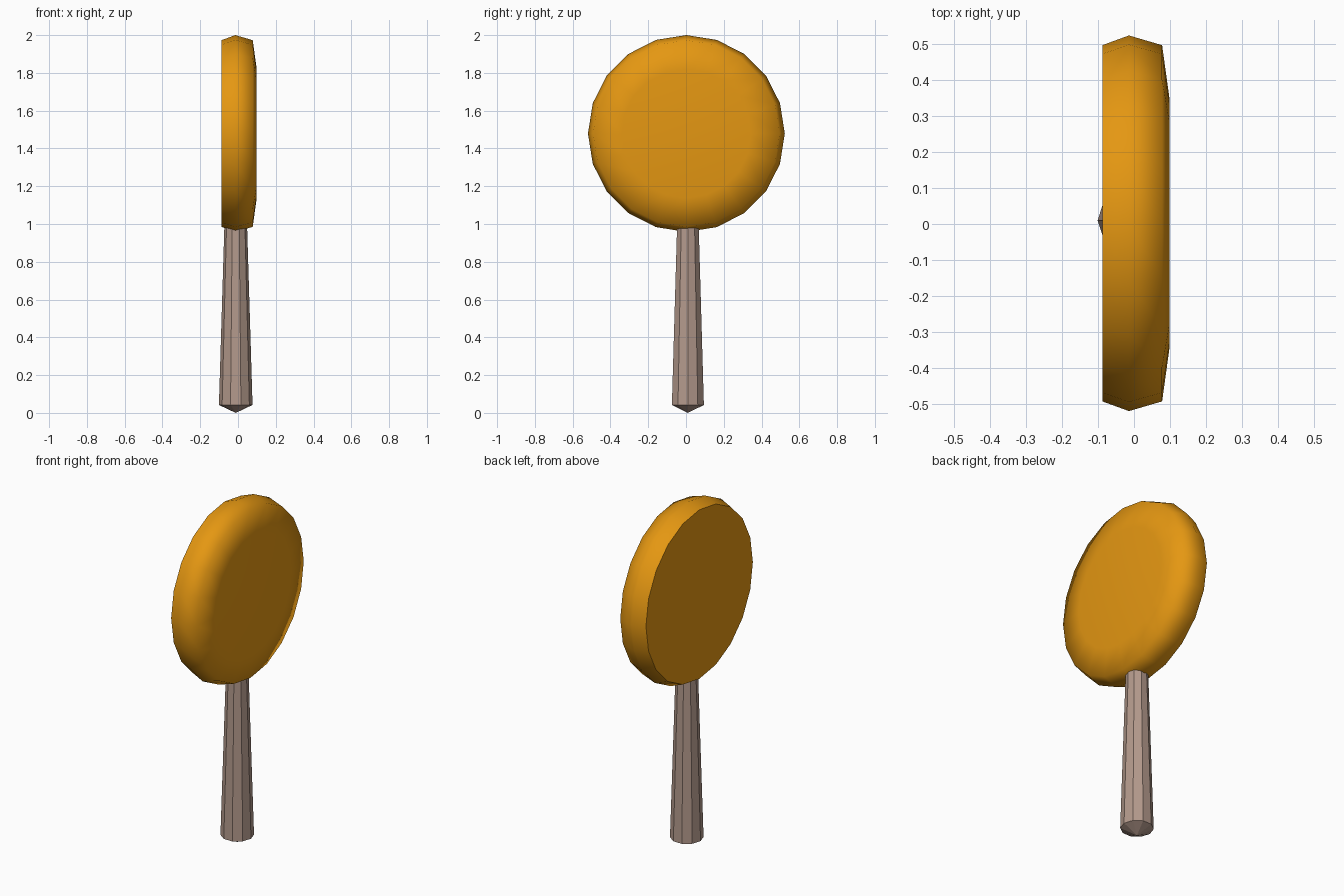
import bpy, bmesh
from math import cos, sin, pi

if "Cube" in bpy.data.objects:
    bpy.data.objects.remove(bpy.data.objects["Cube"])


def lathe(name, sides, profile, place, color, smooth, sharp_rings=()):
    """Join rings of (position along axis, radius); radius 0 is a tip."""
    bm = bmesh.new()
    rings = []
    for pos, r in profile:
        n = sides if r else 1
        rings.append([bm.verts.new(place(pos, r * cos(2 * pi * i / sides),
                                         r * sin(2 * pi * i / sides)))
                      for i in range(n)])
    for a, b in zip(rings, rings[1:]):
        for i in range(sides):
            j = (i + 1) % sides
            if len(a) == 1:
                bm.faces.new((a[0], b[j], b[i]))
            else:
                bm.faces.new((a[i], a[j], b[j], b[i]))
    for ring in (rings[0], rings[-1]):
        if len(ring) > 1:
            bm.faces.new(ring)
    bmesh.ops.recalc_face_normals(bm, faces=bm.faces[:])
    for f in bm.faces:
        f.smooth = smooth
    for k in sharp_rings:
        for i in range(sides):
            bm.edges.get((rings[k][i], rings[k][(i + 1) % sides])).smooth = False
    mesh = bpy.data.meshes.new(name)
    bm.to_mesh(mesh)
    bm.free()
    mat = bpy.data.materials.new(name + "_color")
    mat.diffuse_color = color
    mat.use_nodes = True
    mat.node_tree.nodes["Principled BSDF"].inputs["Base Color"].default_value = mat.diffuse_color
    mesh.materials.append(mat)
    obj = bpy.data.objects.new(name, mesh)
    bpy.context.collection.objects.link(obj)
    return obj


# Round head: flat back with a crisp edge, softly domed front
lathe("disc_head", 20,
      [(-0.088, 0.494), (-0.014, 0.521), (0.078, 0.494), (0.099, 0.342)],
      lambda p, u, v: (p, 0.002 + u, 1.479 + v),
      (0.78, 0.31, 0.006, 1), True, sharp_rings=(0,))

# Tapered ten-sided handle with a shallow pointed base
lathe("handle", 10,
      [(0.0, 0.0), (0.042, 0.089), (1.06, 0.058)],
      lambda p, u, v: (-0.012 + u, 0.01 + v, p),
      (0.45, 0.32, 0.26, 1), False)
